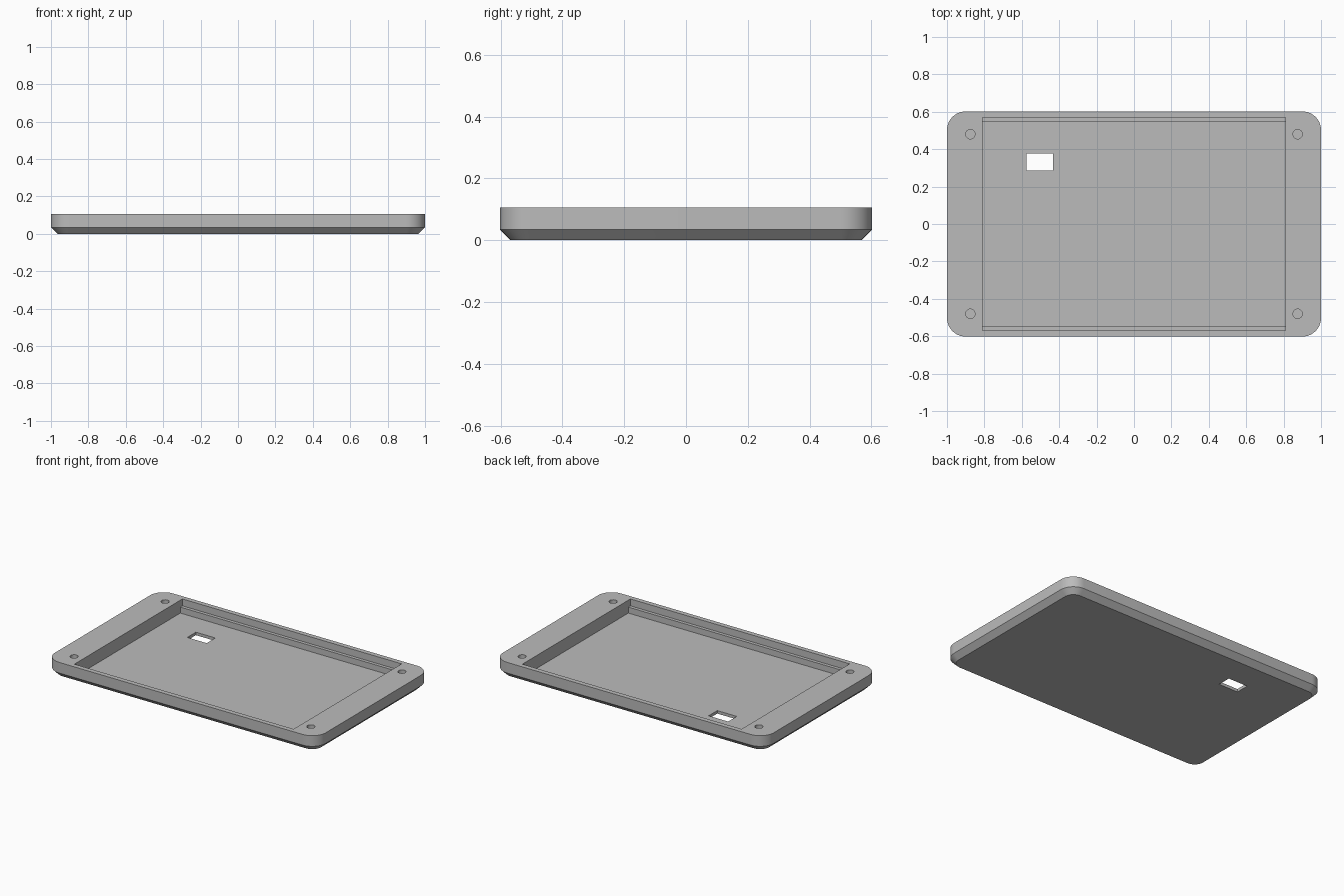
import bpy, bmesh
from math import sin, cos, pi, radians

if "Cube" in bpy.data.objects:
    bpy.data.objects.remove(bpy.data.objects["Cube"], do_unlink=True)

HALF_X, HALF_Y, HEIGHT = 1.0, 0.602, 0.106
CHAMFER, RADIUS, ARC_STEPS = 0.035, 0.1, 10
FLOOR_Z, LEDGE_Z = 0.02, 0.06
POCKET_X, POCKET_Y, LEDGE = 0.81, 0.57, 0.022

grey = bpy.data.materials.new("plain grey")
grey.use_nodes = True
colour = (0.5, 0.5, 0.5, 1)
grey.diffuse_color = colour
grey.node_tree.nodes["Principled BSDF"].inputs["Base Color"].default_value = colour


def make_object(name, bm):
    bmesh.ops.recalc_face_normals(bm, faces=bm.faces)
    mesh = bpy.data.meshes.new(name)
    bm.to_mesh(mesh)
    bm.free()
    mesh.materials.append(grey)
    obj = bpy.data.objects.new(name, mesh)
    bpy.context.collection.objects.link(obj)
    return obj


def rounded_outline(inset):
    """Rounded rectangle, shrunk evenly on all sides by inset."""
    points = []
    r = RADIUS - inset
    for quarter, (sx, sy) in enumerate([(1, 1), (-1, 1), (-1, -1), (1, -1)]):
        for i in range(ARC_STEPS + 1):
            a = (quarter + i / ARC_STEPS) * pi / 2
            points.append((sx * (HALF_X - RADIUS) + r * cos(a),
                           sy * (HALF_Y - RADIUS) + r * sin(a)))
    return points


def box(name, x0, x1, y0, y1, z0, z1):
    bm = bmesh.new()
    bmesh.ops.create_cube(bm, size=1)
    for v in bm.verts:
        v.co = ((x0 + x1) / 2 + v.co.x * (x1 - x0),
                (y0 + y1) / 2 + v.co.y * (y1 - y0),
                (z0 + z1) / 2 + v.co.z * (z1 - z0))
    return make_object(name, bm)


def cylinder(name, x, y, radius, z0, z1):
    bm = bmesh.new()
    bmesh.ops.create_cone(bm, cap_ends=True, segments=32, radius1=radius,
                          radius2=radius, depth=z1 - z0)
    bmesh.ops.translate(bm, verts=bm.verts, vec=(x, y, (z0 + z1) / 2))
    return make_object(name, bm)


# Tray body: rounded slab with a chamfered underside
bm = bmesh.new()
rings = [[bm.verts.new((x, y, z)) for x, y in rounded_outline(inset)]
         for inset, z in [(CHAMFER, 0), (0, CHAMFER), (0, HEIGHT)]]
for low, high in zip(rings, rings[1:]):
    for i in range(len(low)):
        bm.faces.new((low[i - 1], low[i], high[i], high[i - 1]))
bm.faces.new(rings[0])
bm.faces.new(rings[-1])
tray = make_object("tray", bm)

# Pocket with a narrow ledge along its long walls, and the floor window
inner_y = POCKET_Y - LEDGE
cutters = [
    box("pocket_cutter", -POCKET_X, POCKET_X, -inner_y, inner_y, FLOOR_Z, HEIGHT + 0.1),
    box("ledge_cutter", -POCKET_X, POCKET_X, -POCKET_Y, POCKET_Y, LEDGE_Z, HEIGHT + 0.1),
    box("window_cutter", -0.576, -0.432, 0.287, 0.378, -0.1, LEDGE_Z),
]

# Blind screw holes in the four corners
for sx in (-1, 1):
    for sy in (-1, 1):
        cutters.append(cylinder("screw_hole_cutter", sx * 0.875, sy * 0.48,
                                0.025, 0.035, HEIGHT + 0.1))

bpy.context.view_layer.objects.active = tray
for cutter in cutters:
    cutter.hide_render = True
    cut = tray.modifiers.new("cut", "BOOLEAN")
    cut.operation, cut.solver, cut.object = "DIFFERENCE", "EXACT", cutter
    bpy.ops.object.modifier_apply(modifier=cut.name)
    bpy.data.objects.remove(cutter, do_unlink=True)

# Smooth round corners, crisp edges
bpy.ops.object.select_all(action="DESELECT")
tray.select_set(True)
bpy.ops.object.shade_smooth_by_angle(angle=radians(30))
